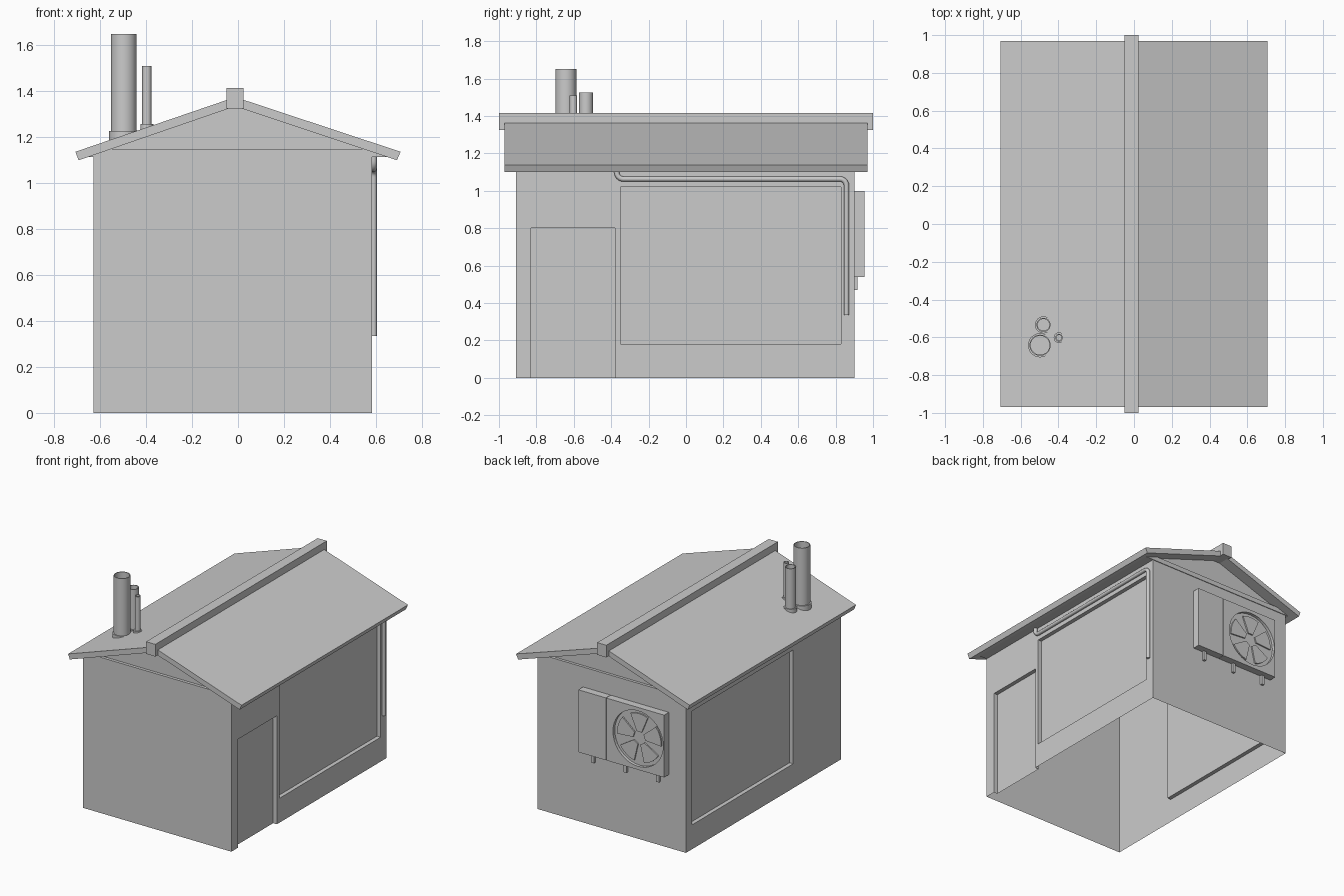
import bpy, bmesh
from math import sin, cos, pi, radians
from mathutils import Vector

if "Cube" in bpy.data.objects:
    bpy.data.objects.remove(bpy.data.objects["Cube"])


def finish(name, bm, smooth=False, merge=False):
    if merge:
        bmesh.ops.remove_doubles(bm, verts=bm.verts, dist=1e-5)
        bmesh.ops.dissolve_limit(bm, angle_limit=0.01, verts=bm.verts, edges=bm.edges)
    bmesh.ops.recalc_face_normals(bm, faces=bm.faces)
    me = bpy.data.meshes.new(name)
    bm.to_mesh(me)
    bm.free()
    ob = bpy.data.objects.new(name, me)
    bpy.context.collection.objects.link(ob)
    if smooth:
        activate(ob)
        bpy.ops.object.shade_smooth_by_angle(angle=radians(40))
    return ob


def activate(ob):
    bpy.ops.object.select_all(action='DESELECT')
    ob.select_set(True)
    bpy.context.view_layer.objects.active = ob


def prism(name, pts, y0, y1):
    """Extrude an x/z outline along y."""
    bm = bmesh.new()
    f = bm.faces.new([bm.verts.new((x, y0, z)) for x, z in pts])
    r = bmesh.ops.extrude_face_region(bm, geom=[f])
    bmesh.ops.translate(bm, vec=(0, y1 - y0, 0),
                        verts=[v for v in r['geom'] if isinstance(v, bmesh.types.BMVert)])
    return finish(name, bm)


def box(name, x0, x1, y0, y1, z0, z1):
    return prism(name, [(x0, z0), (x1, z0), (x1, z1), (x0, z1)], y0, y1)


def lathe(name, x, y, profile, n=32):
    """Spin an r/z profile round a vertical axis; r = 0 ends close it."""
    bm = bmesh.new()
    vs = [bm.verts.new((x + r, y, z)) for r, z in profile]
    es = [bm.edges.new(p) for p in zip(vs, vs[1:])]
    bmesh.ops.spin(bm, geom=vs + es, cent=(x, y, 0), axis=(0, 0, 1),
                   angle=2 * pi, steps=n, use_duplicate=False)
    bmesh.ops.remove_doubles(bm, verts=bm.verts, dist=1e-5)
    return finish(name, bm, smooth=True)


# Walls: open-bottomed shell, side walls with recessed panels
XL, XR, YF, YB, TOP, DEPTH = -0.63, 0.583, -0.91, 0.90, 1.115, 0.03
ys = [YF, -0.83, -0.38, -0.35, 0.83, YB]
zs = [0, 0.18, 0.80, 1.02, TOP]
WINDOW, DOOR = (-0.35, 0.83, 0.18, 1.02), (-0.83, -0.38, 0, 0.80)
bm = bmesh.new()


def quad(*cos_):
    bm.faces.new([bm.verts.new(c) for c in cos_])


def side_wall(x, inward, recesses):
    for y0, y1 in zip(ys, ys[1:]):
        for z0, z1 in zip(zs, zs[1:]):
            ym, zm = (y0 + y1) / 2, (z0 + z1) / 2
            deep = any(a < ym < b and c < zm < d for a, b, c, d in recesses)
            xx = x + inward * DEPTH * deep
            quad((xx, y0, z0), (xx, y1, z0), (xx, y1, z1), (xx, y0, z1))
    xi = x + inward * DEPTH
    for a, b, c, d in recesses:
        splits = [z for z in zs if c <= z <= d]
        for y in (a, b):
            for z0, z1 in zip(splits, splits[1:]):
                quad((x, y, z0), (xi, y, z0), (xi, y, z1), (x, y, z1))
        cols = [y for y in ys if a <= y <= b]
        for z in (c, d):
            if z > 0:
                for y0, y1 in zip(cols, cols[1:]):
                    quad((x, y0, z), (x, y1, z), (xi, y1, z), (xi, y0, z))


side_wall(XR, -1, [WINDOW, DOOR])
side_wall(XL, 1, [WINDOW])
for y in (YF, YB):
    for z0, z1 in zip(zs, zs[1:]):
        quad((XL, y, z0), (XR, y, z0), (XR, y, z1), (XL, y, z1))
finish("walls", bm, merge=True)

# Roof slab, ridge beam, soffit slab and gable infill
AX = -0.012
prism("roof", [(-0.708, 1.137), (AX, 1.375), (0.708, 1.137),
               (0.692, 1.10), (AX, 1.335), (-0.694, 1.10)], -0.97, 0.97)
box("ridge_beam", -0.05, 0.025, -1, 1, 1.325, 1.415)
prism("soffit", [(-0.655, 1.115), (0.65, 1.115), (0.55, 1.15), (-0.555, 1.15)], -0.912, 0.905)
prism("gable", [(-0.555, 1.148), (0.55, 1.148), (AX, 1.337)], -0.89, 0.885)

# Chimney pipes with base collars
for name, x, y, r, top, collar in (("large", -0.497, -0.642, 0.056, 1.65, 1.227),
                                   ("medium", -0.479, -0.534, 0.037, 1.525, 1.23),
                                   ("small", -0.397, -0.602, 0.02, 1.51, 1.257)):
    t = 0.006
    lathe(name + "_flue", x, y, [(0, 1.15), (r, 1.15), (r, top), (r - t, top), (r - t, 1.24), (0, 1.24)])
    g = r + 0.008
    lathe(name + "_collar", x, y, [(0, 1.14), (g, 1.14), (g, collar), (0, collar)])

# Pipe along the right wall, with rounded bends
PX, BEND = 0.591, 0.035
corners = [(-0.37, 1.13), (-0.37, 1.063), (0.858, 1.063), (0.858, 0.335)]
path = [Vector(corners[0])]
for p, c, n in zip(corners, corners[1:], corners[2:]):
    p, c, n = Vector(p), Vector(c), Vector(n)
    u, w = (p - c).normalized() * BEND, (n - c).normalized() * BEND
    for i in range(7):
        a = i / 6 * pi / 2
        path.append(c + u * (1 - sin(a)) + w * (1 - cos(a)))
path.append(Vector(corners[-1]))
cu = bpy.data.curves.new("wall_pipe", 'CURVE')
cu.dimensions = '3D'
cu.bevel_depth = 0.014
cu.bevel_resolution = 4
cu.use_fill_caps = True
sp = cu.splines.new('POLY')
sp.points.add(len(path) - 1)
for pt, v in zip(sp.points, path):
    pt.co = (PX, v.x, v.y, 1)
pipe = bpy.data.objects.new("wall_pipe", cu)
bpy.context.collection.objects.link(pipe)
activate(pipe)
bpy.ops.object.convert(target='MESH')
bpy.ops.object.shade_smooth_by_angle(angle=radians(40))

# Cooling unit on the back wall: side cabinet, fan cabinet, backing at the seam
UY, FX, FZ, FR = 0.955, -0.277, 0.77, 0.205
box("unit_cabinet", -0.014, 0.21, 0.895, UY, 0.54, 1.0)
box("unit_seam", -0.03, 0.0, 0.895, UY - 0.008, 0.542, 0.998)
fan_box = box("fan_cabinet", -0.49, -0.018, 0.895, UY, 0.54, 1.0)


def ring(r, n=40):
    return [(FX + r * cos(2 * pi * i / n), FZ + r * sin(2 * pi * i / n)) for i in range(n)]


# Round fan recess
cutter = prism("fan_cutter", ring(FR), UY - 0.022, UY + 0.05)
cutter.hide_render = True
mod = fan_box.modifiers.new("recess", 'BOOLEAN')
mod.operation = 'DIFFERENCE'
mod.object = cutter
activate(fan_box)
bpy.ops.object.modifier_apply(modifier=mod.name)
bpy.data.objects.remove(cutter)

# Five fan blades
for k in range(5):
    a = radians(90 + 72 * k)
    pts = [(0.05, -24)] + [(0.18, d) for d in (-23, -12, 0, 12, 23)] + [(0.05, 24)]
    prism(f"fan_blade_{k + 1}", [(FX + r * cos(a + radians(d)), FZ + r * sin(a + radians(d)))
                                 for r, d in pts], UY - 0.024, UY - 0.012)

# Support pegs under the unit
for k, x in enumerate((0.12, -0.145, -0.41)):
    box(f"unit_peg_{k + 1}", x - 0.011, x + 0.011, 0.895, 0.918, 0.47, 0.545)
